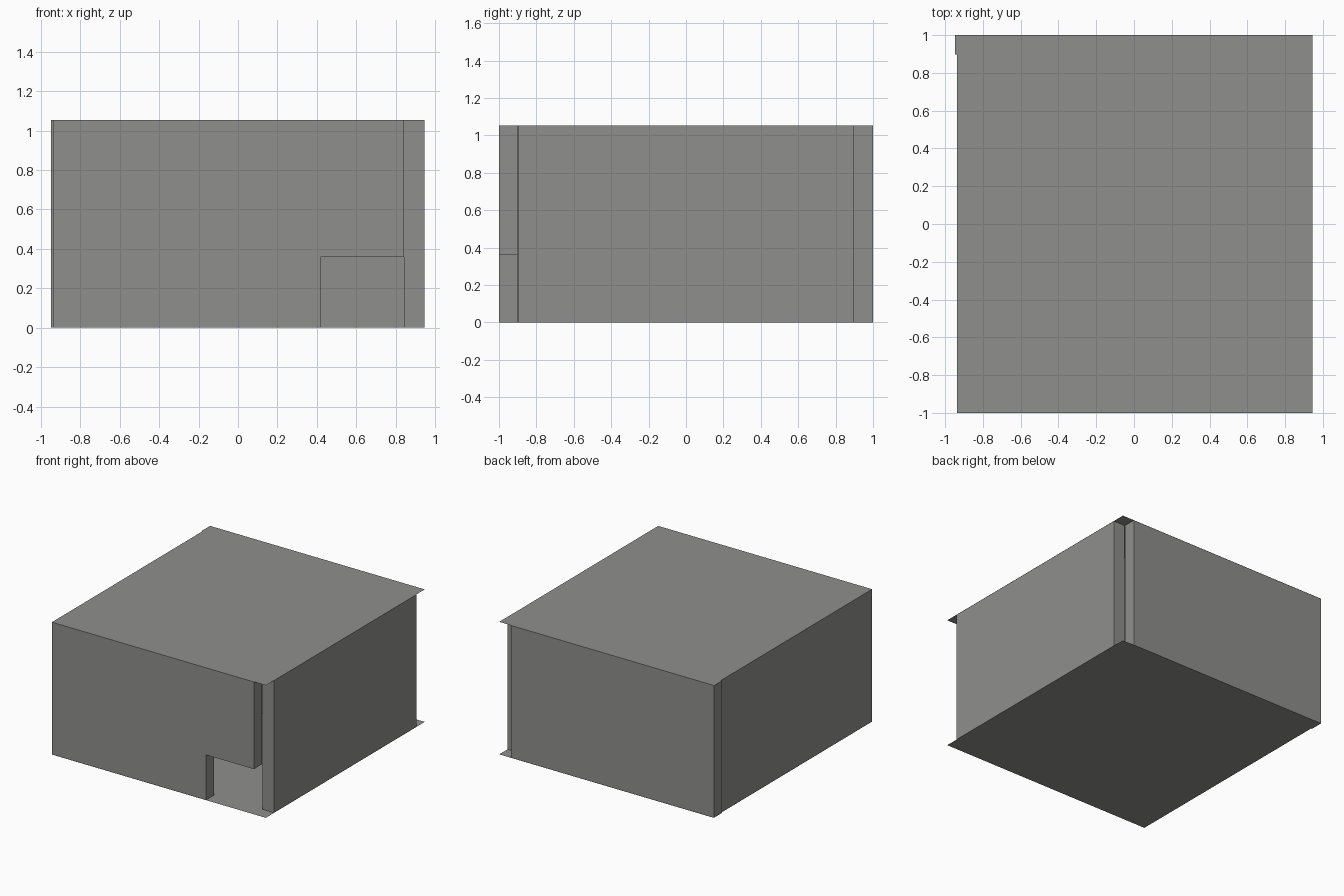
import bpy, bmesh

if "Cube" in bpy.data.objects:
    bpy.data.objects.remove(bpy.data.objects["Cube"])

H = 1.055          # room height
E = 0.001          # keeps wall caps just inside the slabs

grey = bpy.data.materials.new("concrete grey")
grey.diffuse_color = (0.275, 0.28, 0.265, 1)
grey.use_nodes = True
grey.node_tree.nodes["Principled BSDF"].inputs["Base Color"].default_value = grey.diffuse_color


def add_object(name, bm):
    mesh = bpy.data.meshes.new(name)
    bm.to_mesh(mesh)
    bm.free()
    mesh.materials.append(grey)
    obj = bpy.data.objects.new(name, mesh)
    bpy.context.collection.objects.link(obj)
    return obj


def extrude(name, outline, axis_point, offset):
    """Solid from a flat outline pushed along an offset vector."""
    bm = bmesh.new()
    face = bm.faces.new([bm.verts.new(axis_point(a, b)) for a, b in outline])
    ext = bmesh.ops.extrude_face_region(bm, geom=[face], use_keep_orig=True)
    moved = [v for v in ext["geom"] if isinstance(v, bmesh.types.BMVert)]
    bmesh.ops.translate(bm, verts=moved, vec=offset)
    bmesh.ops.recalc_face_normals(bm, faces=bm.faces)
    return add_object(name, bm)


def rect(x0, x1, y0, y1):
    return [(x0, y0), (x1, y0), (x1, y1), (x0, y1)]


def wall(name, x0, x1, y0, y1):
    extrude(name, rect(x0, x1, y0, y1), lambda a, b: (a, b, E), (0, 0, H - 2 * E))


def sheet(name, z, up):
    """Single flat sheet facing outward."""
    bm = bmesh.new()
    f = bm.faces.new([bm.verts.new((x, y, z)) for x, y in rect(-0.938, 0.945, -1, 1)])
    if not up:
        f.normal_flip()
    add_object(name, bm)


# Floor and roof sheets
sheet("floor", 0, False)
sheet("roof", H, True)

# Outer walls, leaving open notches at the two right corners
wall("left_wall", -0.938, -0.84, -0.9, 0.897)
wall("right_wall", 0.842, 0.945, -0.897, 0.897)
wall("back_wall", -0.947, 0.84, 0.897, 1)

# Front wall with a low doorway at its right end
front = [(-0.938, E), (0.418, E), (0.418, 0.36), (0.84, 0.36), (0.84, H - E), (-0.938, H - E)]
extrude("front_wall", front, lambda a, b: (a, -1, b), (0, 0.1, 0))

# Inner partition
wall("partition_wall", -0.36, 0.842, 0.44, 0.54)
